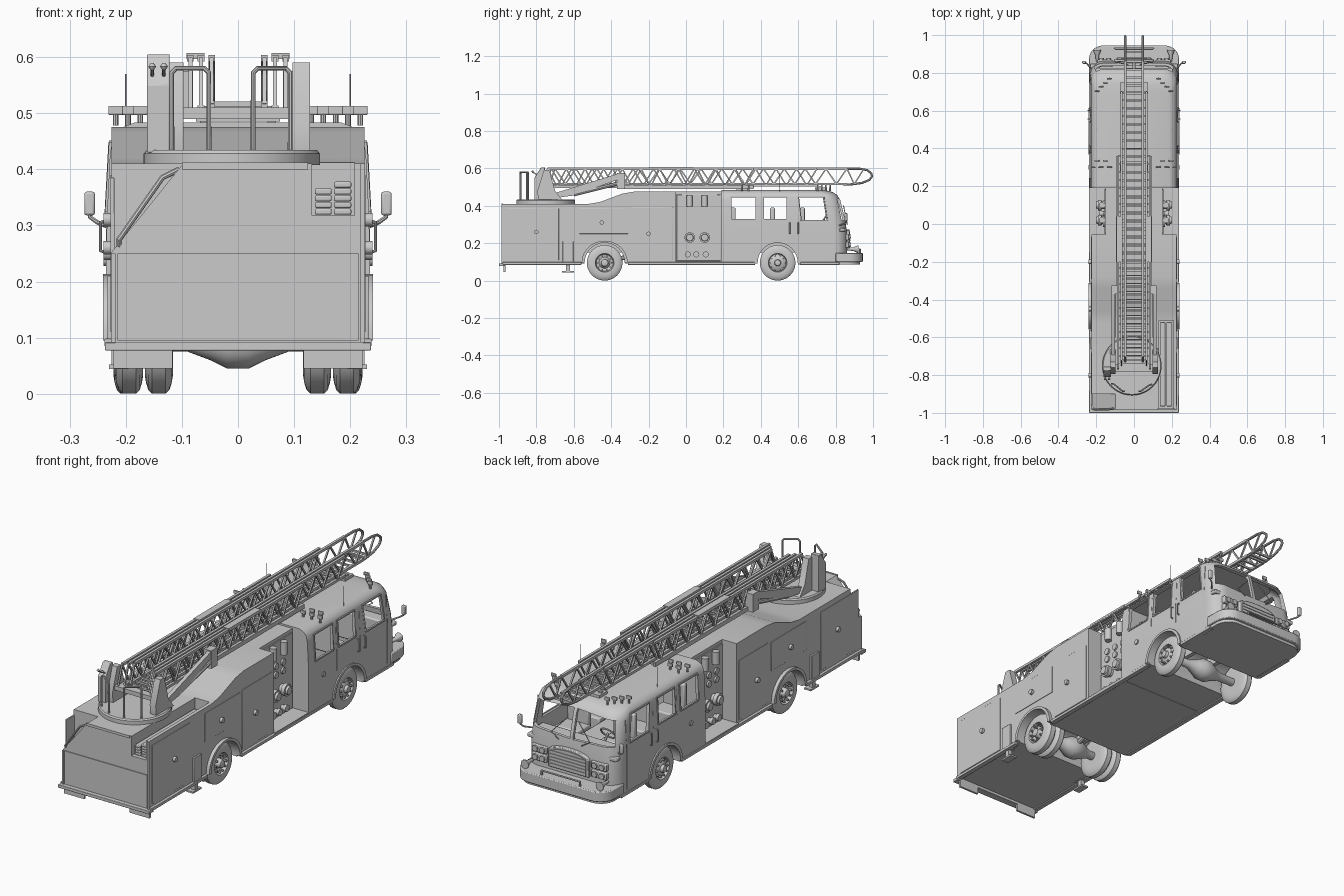
import bpy, bmesh, math
from mathutils import Vector, Matrix
from math import sin, cos, pi

if "Cube" in bpy.data.objects:
    bpy.data.objects.remove(bpy.data.objects["Cube"])

def obj(name, bm, bevel=0):
    bmesh.ops.recalc_face_normals(bm, faces=bm.faces)
    me = bpy.data.meshes.new(name); bm.to_mesh(me); bm.free()
    o = bpy.data.objects.new(name, me); bpy.context.collection.objects.link(o)
    if bevel:
        m = o.modifiers.new("bevel", 'BEVEL'); m.width = bevel; m.segments = 2; m.limit_method = 'ANGLE'
    return o

def loft(name, rings, bevel=0):
    bm = bmesh.new(); n = len(rings[0])
    vs = [[bm.verts.new(p) for p in r] for r in rings]
    for a, b in zip(vs, vs[1:]):
        for i in range(n):
            bm.faces.new((a[i], a[(i+1) % n], b[(i+1) % n], b[i]))
    bm.faces.new(vs[0]); bm.faces.new(vs[-1])
    return obj(name, bm, bevel)

def prism(name, pts, axis, a, b, bevel=0):
    put = {'x': lambda p, t: (t, p[0], p[1]), 'y': lambda p, t: (p[0], t, p[1]), 'z': lambda p, t: (p[0], p[1], t)}[axis]
    return loft(name, [[put(p, t) for p in pts] for t in (a, b)], bevel)

def box(name, x0, x1, y0, y1, z0, z1, bevel=0):
    return prism(name, [(x0, y0), (x1, y0), (x1, y1), (x0, y1)], 'z', z0, z1, bevel)

def lathe(name, prof, loc, axis='x', n=24):
    # prof: (position along axis, radius)
    put = {'x': lambda t, u, v: (t, u, v), 'y': lambda t, u, v: (u, t, v), 'z': lambda t, u, v: (u, v, t)}[axis]
    L = Vector(loc)
    return loft(name, [[L + Vector(put(t, r*cos(2*pi*i/n), r*sin(2*pi*i/n))) for i in range(n)] for t, r in prof])

def cyl(name, loc, r, h, axis='x', n=20):
    return lathe(name, [(-h/2, r), (h/2, r)], loc, axis, n)

def bars(name, segs, t=0.008):
    # square bars between point pairs
    bm = bmesh.new()
    for a, b in segs:
        a, b = Vector(a), Vector(b); d = b - a
        m = Matrix.Translation((a+b)/2) @ d.to_track_quat('Z', 'X').to_matrix().to_4x4() @ Matrix.Diagonal((t, t, d.length, 1))
        bmesh.ops.create_cube(bm, size=1, matrix=m)
    return obj(name, bm)

def tube(name, pts, r):
    cu = bpy.data.curves.new(name, 'CURVE'); cu.dimensions = '3D'; cu.bevel_depth = r
    cu.bevel_resolution = 2; cu.use_fill_caps = True
    s = cu.splines.new('POLY'); s.points.add(len(pts)-1)
    for p, q in zip(s.points, pts): p.co = (*q, 1)
    c = bpy.data.objects.new(name, cu); bpy.context.collection.objects.link(c)
    me = bpy.data.meshes.new_from_object(c.evaluated_get(bpy.context.evaluated_depsgraph_get()))
    bpy.data.objects.remove(c)
    o = bpy.data.objects.new(name, me); bpy.context.collection.objects.link(o)
    return o

def cut(o, cutters):
    for c in cutters:
        m = o.modifiers.new("cut", 'BOOLEAN'); m.operation = 'DIFFERENCE'; m.solver = 'EXACT'; m.object = c
    me = bpy.data.meshes.new_from_object(o.evaluated_get(bpy.context.evaluated_depsgraph_get()))
    o.modifiers.clear(); o.data = me
    for c in cutters: bpy.data.objects.remove(c)

def plan(w, f, b, r, z, n=7):
    arc = [(w-r+r*cos(i*pi/2/n), f-r+r*sin(i*pi/2/n)) for i in range(n+1)]
    pts = [(w, b)] + arc + [(-x, y) for x, y in reversed(arc)] + [(-w, b)]
    return [(x, y, z) for x, y in pts]

FA, RA, R = 0.49, -0.435, 0.095     # axle positions, tyre radius
def arch(y): return cyl("arch_cutter", (0, y, R), 0.108, 0.6, 'x', 40)

# rear body with hose trough, wheel arch and cut corner
body = prism("rear_body", [(-.98, .09), (-.98, .41), (-.52, .41), (-.46, .42), (-.34, .465), (-.28, .475), (-.055, .475), (-.055, .09)], 'x', -.225, .225)
cut(body, [arch(RA), box("trough_cutter", .132, .208, -1.1, -.51, .318, .6),
           prism("corner_cutter", [(-.3, .16), (-.3, .5), (-.025, .5)], 'y', -1.1, -.90)])
tube("corner_handrail", [(-.212, -.975, .262), (-.212, -.982, .275), (-.135, -.982, .385), (-.105, -.975, .4)], .005)
# folded hoses in trough
for x0, x1, k in ((.137, .167, 4), (.171, .202, 5)):
    for i in range(k):
        box("hose_layer", x0, x1, -.965, -.52, .319+.012*i, .330+.012*i, .003)
box("rear_step", -.237, .237, -1.0, -.965, .077, .092, .002)
box("rear_top_trim", -.1, .125, -.986, -.978, .4, .412)
box("rear_panel", -.215, .215, -.984, -.97, .095, .25)
for s in (-1, 1):
    bars("rear_edge_trim", [((s*.222, -.982, .09), (s*.222, -.982, .41 if s > 0 else .25))], .008)
    # stabiliser legs and rear plates
    box("rear_mud_plate", *sorted((s*.117, s*.222)), -.975, -.965, .045, .08)
    box("stabiliser_housing", *sorted((s*.2, s*.233)), -.66, -.602, .087, .21, .002)
    box("stabiliser_leg", *sorted((s*.205, s*.225)), -.642, -.62, .05, .09)
    box("stabiliser_foot", *sorted((s*.195, s*.23)), -.662, -.6, .044, .052)
    # side trims, lockers, reflectors
    for a, b in ((-.98, -.56), (-.31, .37), (.61, .82)):
        box("rub_rail", *sorted((s*.215, s*.238)), a, b, .084, .098, .002)
    for a, b, c, d in ((-.96, -.68, .11, .385), (-.57, -.31, .25, .385), (-.29, -.07, .11, .39)):
        box("locker_door", *sorted((s*.22, s*.2275)), a, b, c, d, .001)
    for y, z in ((-.8, .26), (-.45, .31), (-.2, .25), (.3, .24)):
        cyl("side_reflector", (s*.232, y, z), .012, .016, 'x', 12)
    # wheel arch trims
    for y in (FA, RA):
        ang = [pi*i/20 for i in range(21)]
        outline = [(y+.123*cos(a), R+.118*sin(a)) for a in ang] + [(y+.107*cos(a), R+.107*sin(a)) for a in reversed(ang)]
        prism("wheel_arch_trim", outline, 'x', s*.22, s*.241)

# pump section with inlets and gauges
box("pump_block", -.15, .15, -.06, .195, .09, .475)
box("pump_running_board", -.235, .235, -.06, .195, .088, .102)
for s in (-1, 1):
    box("pump_panel", *sorted((s*.149, s*.156)), -.05, .185, .105, .46, .002)
    for y in (.02, .10):
        lathe("large_inlet", [(0, .02), (s*.022, .02), (s*.022, .028), (s*.04, .028), (s*.04, .02), (s*.05, .018)], (s*.15, y, .23))
        cyl("relief_canister", (s*.17, y, .425), .016, .06, 'z')
    for y in (.01, .055, .105):
        lathe("small_outlet", [(0, .011), (s*.02, .011), (s*.02, .016), (s*.034, .016)], (s*.15, y, .14), n=16)
    for y in (.0, .055, .11):
        for z in (.31, .35):
            cyl("pressure_gauge", (s*.158, y, z), .015, .012, 'x', 16)

# cab shell: hollow with open windows
lev = [(.09, .235, .862), (.25, .235, .862), (.33, .233, .85), (.43, .228, .825), (.458, .222, .808), (.474, .208, .782), (.483, .185, .745)]
cab = loft("cab", [plan(w, f, .19, .07, z) for z, w, f in lev])
hollow = loft("cab_hollow", [plan(w, f, .21, .06, z) for z, w, f in ((.215, .222, .848), (.33, .22, .836), (.43, .215, .811), (.466, .195, .77))])
wins = [[(.24, .325), (.375, .325), (.375, .448), (.24, .448)], [(.413, .325), (.54, .325), (.54, .448), (.413, .448)],
        [(.615, .32), (.755, .32), (.735, .448), (.6, .448)]]
cs = [prism("window_cutter", w, 'x', -.4, .4) for w in wins]
cs += [prism("windscreen_cutter", [(s*.008, .312), (s*.212, .322), (s*.2, .435), (s*.008, .445)], 'y', .775, 1) for s in (-1, 1)]
cut(cab, [arch(FA), hollow] + cs)
for s in (-1, 1):
    for w in wins:
        bars("window_frame", [((s*(.234 if p[1] < .4 else .227), *p), (s*(.234 if q[1] < .4 else .227), *q)) for p, q in zip(w, w[1:]+w[:1])], .006)
    for y0, z0 in ((.4, .22), (.575, .22), (.775, .11)):
        bars("door_seam", [((s*.234, y0, z0), (s*.234, y0, .32)), ((s*.232, y0, .32), (s*.228, y0, .43))], .003)
    for y in (.555, .6):
        tube("grab_handle", [(s*.232, y, .25), (s*.245, y, .255), (s*.245, y, .305), (s*.232, y, .31)], .003)
    # seats
    for y in (.25, .46, .62):
        box("seat_base", *sorted((s*.06, s*.18)), y, y+.1, .21, .28, .006)
        box("seat_back", *sorted((s*.065, s*.175)), y-.01, y+.015, .26, .39, .006)
    # mirrors
    tube("mirror_arm", [(s*.225, .82, .295), (s*.25, .85, .305), (s*.264, .855, .315), (s*.264, .855, .33)], .004)
    box("mirror", *sorted((s*.255, s*.274)), .848, .864, .318, .36, .004)
    tube("wiper", [(s*.06, .862, .3), (s*.1, .858, .325), (s*.03, .842, .4)], .0025)
box("dashboard", -.21, .21, .765, .825, .21, .305, .006)
box("engine_cover", -.055, .055, .4, .77, .21, .27, .01)
tube("steering_wheel", [(-.11+.035*cos(a*pi/10), .735+.02*sin(a*pi/10), .325+.028*sin(a*pi/10)) for a in range(21)], .004)
tube("steering_column", [(-.11, .735, .325), (-.11, .78, .28)], .006)

# front face: grille, headlights, bumper
gr = [(-.105, .165), (.105, .165), (.105, .245)] + [(.105*cos(pi*i/12), .245+.028*sin(pi*i/12)) for i in range(1, 12)] + [(-.105, .245)]
prism("grille_frame", gr, 'y', .855, .874, .004)
prism("grille_mesh", [(x*.88, .213+(z-.213)*.84) for x, z in gr], 'y', .87, .878)
for z in (.185, .2, .215, .23, .245): box("grille_bar", -.09, .09, .875, .881, z-.002, z+.002)
for s in (-1, 1):
    for z in (.175, .215):
        box("headlight_bezel", *sorted((s*.115, s*.195)), .83, .872, z, z+.034, .004)
        for x in (.136, .173): cyl("headlight", (s*x, .873, z+.017), .013, .012, 'y', 16)
    box("corner_lamp", *sorted((s*.18, s*.232)), .82, .85, .262, .28, .004)
    lathe("bumper_horn", [(-.045, .006), (-.01, .01), (.012, .02), (.016, .02)], (s*.195, .905, .168), 'y')
loft("front_bumper", [plan(.239, .945, .80, .075, .1), plan(.239, .945, .80, .075, .148)], .004)
loft("bumper_tray", [plan(.23, .93, .6, .07, .086), plan(.23, .93, .6, .07, .102)])
tube("bumper_bar", [(-.1, .93, .148), (-.1, .93, .168), (.1, .93, .168), (.1, .93, .148)], .005)

# wheels, axles and chassis
tyre = [(0, .05), (0, .062), (.002, .075), (.006, .088), (.013, R), (.037, R), (.044, .088), (.048, .075), (.05, .062), (.05, .056)]
for s in (-1, 1):
    for nm, y, xs, hub in (("front", FA, (.172,), [(.05, .05), (.035, .046), (.046, .032), (.049, .018), (.062, .015), (.064, .008)]),
                           ("rear", RA, (.116, .169), [(.05, .05), (.03, .045), (.026, .03), (.035, .022), (.055, .018), (.058, .01)])):
        for x in xs:
            lathe(nm+"_wheel", [(s*t, r) for t, r in tyre+hub], (s*x, y, R), n=40)
        for i in range(10):
            a = i*pi/5
            cyl("wheel_nut", (s*(xs[-1]+.042), y+.038*cos(a), R+.038*sin(a)), .0045, .018, 'x', 6)
    box("chassis_rail", *sorted((s*.06, s*.08)), -.6, .62, .15, .2)
for y in (FA, RA):
    lathe("axle", [(-.2, .018), (-.09, .02), (-.05, .035), (-.02, .05), (.02, .05), (.05, .035), (.09, .02), (.2, .018)], (0, y, R))
tube("drive_shaft", [(0, RA, R), (0, RA+.13, .13)], .012)

# roof lamps, ladder rests and aerials
for s in (-1, 1):
    for y, n in ((.72, 4), (.30, 5)):
        for i in range(n):
            x, yy = s*(.13+.022*i), y+.05-.022*i if n == 4 else y+.035*(i % 2)
            cyl("roof_lamp_stand", (x, yy, .488), .005, .02, 'z', 8)
            box("roof_lamp", x-.013, x+.013, yy-.004, yy+.004, .497, .513, .002)
    for y in (.3, .72): bars("ladder_rest", [((s*.06, y, .475), (s*.06, y, .505))], .015)
    cyl("aerial", (s*.2, .5, .52), .0015, .1, 'z', 6)
for y in (.3, .72): box("ladder_rest_beam", -.075, .075, y-.03, y+.03, .485, .498)

# turntable with rails and control stand
lathe("turntable", [(0, .157), (.02, .157), (.026, .152)], (-.011, -.75, .408), 'z', 48)
for x0, x1, ya, yb in ((-.118, -.052, -.845, -.885), (.027, .093, -.885, -.85)):
    tube("turntable_rail", [(x0, ya, .43), (x0, ya, .572), (x0+.008, ya, .58), (x1-.008, yb, .58), (x1, yb, .572), (x1, yb, .43)], .0045)
prism("control_stand", [(-.81, .43), (-.81, .55), (-.775, .605), (-.755, .605), (-.755, .43)], 'x', -.162, -.122, .002)
for x in (-.153, -.132):
    tube("control_lever", [(x, -.795, .565), (x, -.82, .58)], .003)
    lathe("lever_knob", [(-.006, .003), (0, .007), (.006, .003)], (x, -.82, .583), 'z', 10)
for s in (-1, 1):
    prism("ladder_pivot", [(-.79, .43), (-.795, .48), (-.76, .59), (-.73, .59), (-.70, .48), (-.66, .43)], 'x', s*.097, s*.128)
    prism("lift_arm", [(-.71, .44), (-.71, .465), (-.37, .57), (-.335, .57), (-.335, .55), (-.60, .455)], 'x', s*.1, s*.118)
    tube("lift_piston", [(s*.109, -.6, .46), (s*.109, -.36, .52)], .01)
    box("lift_bracket", *sorted((s*.08, s*.12)), -.37, -.325, .49, .575)
box("pivot_beam", -.125, .125, -.78, -.745, .49, .51)

# three telescoping ladder sections
def ladder(name, x, y0, y1, z0, z1, n):
    d = (y1-y0)/n; segs = []; chords = []
    for s in (-1, 1):
        chords += [((s*x, y0-.03, z0), (s*x, y1, z0)), ((s*x, y0, z1), (s*x, y1, z1))]
        segs.append(((s*x, y0-.03, z0), (s*x, y0, z1)))
        for i in range(n):
            a = y0+i*d
            segs += [((s*x, a, z1), (s*x, a+d/2, z0)), ((s*x, a+d/2, z0), (s*x, a+d, z1))]
    bars(name+"_chords", chords, .012); bars(name+"_lattice", segs, .007)
    k = int((y1-y0)/.042)
    bars(name+"_rungs", [((-x, y0+i*(y1-y0)/k, z0), (x, y0+i*(y1-y0)/k, z0)) for i in range(k+1)], .009)
ladder("lower_ladder", .085, -.74, .36, .502, .598, 11)
ladder("middle_ladder", .066, -.72, .70, .508, .598, 13)
ladder("top_ladder", .047, -.70, .86, .516, .598, 14)
for s in (-1, 1):
    box("ladder_side_beam", *sorted((s*.08, s*.094)), -.36, .36, .49, .51)
    box("ladder_top_plate", *sorted((s*.06, s*.092)), -.2, .04, .597, .607)
    # curved ladder tip hooks
    tube("ladder_tip", [(s*.047, y, z) for y, z in ((.85, .598), (.93, .598), (.97, .59), (.992, .572), (.994, .556), (.98, .538), (.94, .522), (.88, .514), (.84, .514))], .006)
    bars("ladder_tip_brace", [((s*.047, .86, .598), (s*.047, .90, .516)), ((s*.047, .90, .516), (s*.047, .95, .596))], .007)
bars("ladder_tip_rung", [((-.047, y, .516), (.047, y, .516)) for y in (.88, .91)], .009)

bpy.ops.object.select_all(action='DESELECT')
for o in bpy.data.objects:
    if o.type == 'MESH':
        o.select_set(True); bpy.context.view_layer.objects.active = o
bpy.ops.object.shade_smooth_by_angle(angle=math.radians(32))
